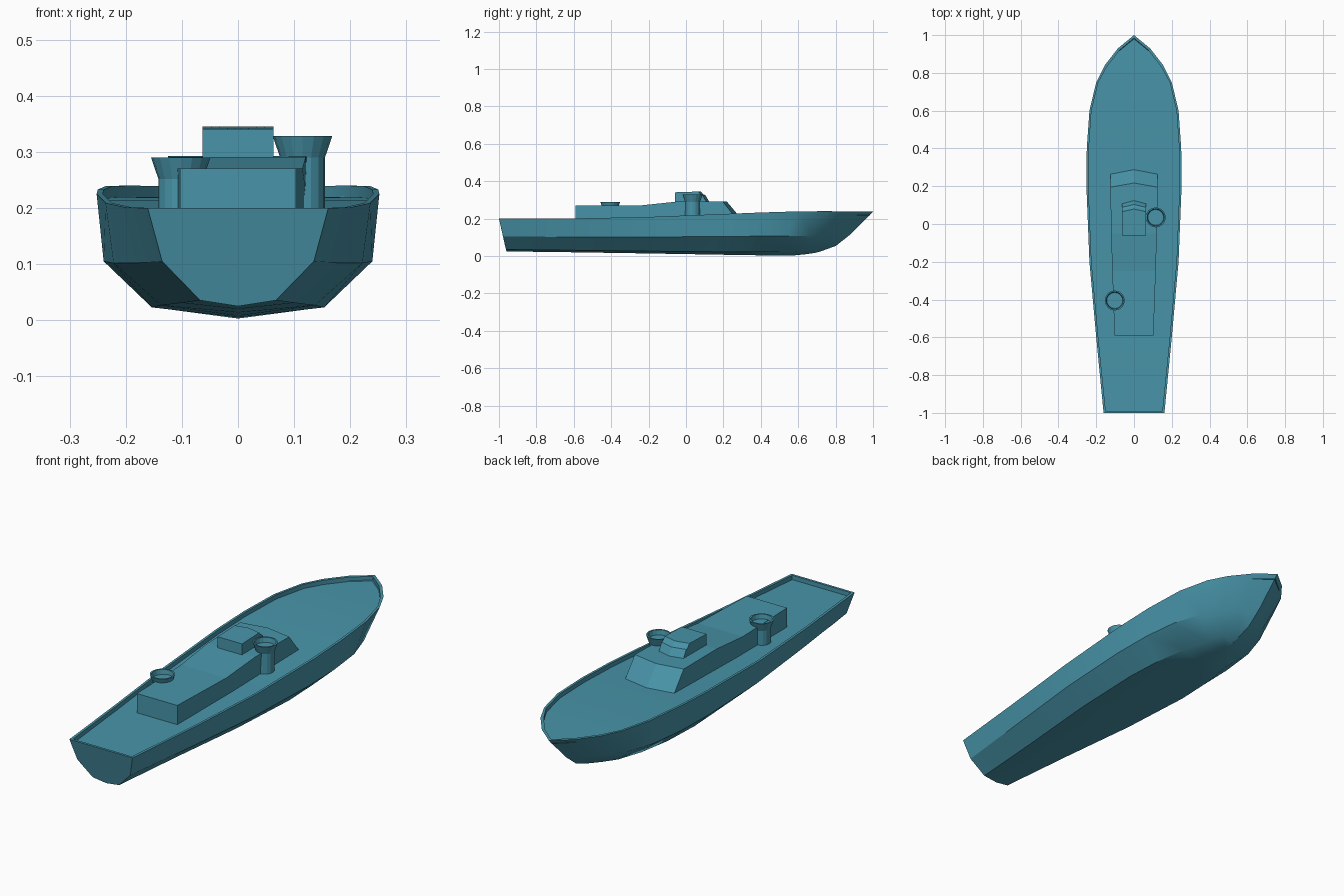
import bpy, bmesh, math

if "Cube" in bpy.data.objects:
    bpy.data.objects.remove(bpy.data.objects["Cube"])

mat = bpy.data.materials.new("teal_paint")
mat.diffuse_color = (0.065, 0.3, 0.4, 1)
mat.use_nodes = True
mat.node_tree.nodes["Principled BSDF"].inputs["Base Color"].default_value = mat.diffuse_color


def finish(name, bm, smooth=None):
    bmesh.ops.remove_doubles(bm, verts=bm.verts, dist=0.0005)
    bmesh.ops.recalc_face_normals(bm, faces=bm.faces)
    me = bpy.data.meshes.new(name)
    bm.to_mesh(me)
    bm.free()
    me.materials.append(mat)
    ob = bpy.data.objects.new(name, me)
    bpy.context.collection.objects.link(ob)
    if smooth:
        bpy.ops.object.select_all(action='DESELECT')
        ob.select_set(True)
        bpy.context.view_layer.objects.active = ob
        bpy.ops.object.shade_smooth_by_angle(angle=math.radians(smooth))
    return ob


def mirror_x(bm):
    geom = bm.verts[:] + bm.edges[:] + bm.faces[:]
    bmesh.ops.mirror(bm, geom=geom, axis='X', merge_dist=0.0005)


# Hull stations: rail y, half width, rail z, keel y, keel z, mid and chine width ratios
stations = [
    (-1.00, .161, .200, -.96, .025, .84, .42),
    (-0.60, .200, .201, -.58, .020, .90, .50),
    (-0.20, .236, .209, -.20, .014, .94, .58),
    (0.20, .252, .225, .15, .008, .95, .61),
    (0.40, .250, .233, .33, .005, .945, .58),
    (0.60, .236, .239, .47, .003, .92, .51),
    (0.75, .200, .240, .58, .004, .87, .43),
    (0.84, .155, .239, .64, .010, .80, .36),
    (0.93, .085, .238, .69, .017, .70, .30),
    (1.00, .000, .237, .72, .025, .60, .25),
]
DEPTH, LIP = .02, .011


def section(i):
    y, w, z, ky, kz, rm, rc = stations[i]
    t = i / (len(stations) - 1)

    def blend(x, fy, fz):
        return (x, ky + (y - ky) * fy, kz + (z - kz) * fz)
    iy = y + LIP if i == 0 else y - (.016 if w == 0 else .008 if y > .8 else 0)
    iw = max(w - LIP, 0)
    return [(0, iy, z - DEPTH), (iw, iy, z - DEPTH), (iw, iy, z), (w, y, z),
            blend(w * rm, .457 + .11 * t, .457 - .03 * t),
            blend(w * rc, .07 + .22 * t, .06 + .08 * t * t),
            (0, ky, kz)]


# Hull with recessed deck, bulwark and raked transom
bm = bmesh.new()
rows = [[bm.verts.new(p) for p in section(i)] for i in range(len(stations))]
for a, b in zip(rows, rows[1:]):
    for j in range(6):
        bm.faces.new((a[j], a[j + 1], b[j + 1], b[j]))
s = rows[0]
outer = bm.verts.new((0, -1, .2))
inner = bm.verts.new((0, -1 + LIP, .2))
bm.faces.new([outer] + s[3:])
bm.faces.new((outer, s[3], s[2], inner))
bm.faces.new((inner, s[2], s[1], s[0]))
mirror_x(bm)
bmesh.ops.dissolve_degenerate(bm, dist=0.0005, edges=bm.edges[:])
finish("hull", bm, 32)


def house(name, profile):
    """Side profile of (y, z, half width, centre push forward), mirrored."""
    bm = bmesh.new()
    mid = [bm.verts.new((0, y + v, z)) for y, z, w, v in profile]
    side = [bm.verts.new((w, y, z)) for y, z, w, v in profile]
    n = len(profile)
    for i in range(n):
        k = (i + 1) % n
        bm.faces.new((mid[i], mid[k], side[k], side[i]))
    bm.faces.new(side)
    mirror_x(bm)
    finish(name, bm)


# Long deck cabin and small bridge with V-shaped fronts
house("cabin", [(-.59, .17, .103, 0), (-.59, .27, .103, 0), (-.25, .27, .115, 0),
                (-.05, .291, .121, 0), (.195, .293, .125, .022), (.27, .2, .125, .025)])
house("bridge", [(-.06, .28, .063, 0), (-.06, .341, .063, 0), (.065, .345, .063, .014),
                 (.078, .33, .063, .014), (.088, .326, .063, .015), (.112, .285, .063, .016)])


# Open flared gun tubs on round columns
def tub(name, x, y, top):
    prof = [(0, .16), (.04, .16), (.04, top - .038), (.053, top),
            (.046, top), (.042, top - .022), (0, top - .022)]
    sides = 16
    bm = bmesh.new()
    rings = []
    for r, z in prof:
        rings.append([bm.verts.new((x + r * math.cos(2 * math.pi * k / sides),
                                    y + r * math.sin(2 * math.pi * k / sides), z))
                      for k in range(sides)])
    for a, b in zip(rings, rings[1:]):
        for k in range(sides):
            m = (k + 1) % sides
            bm.faces.new((a[k], a[m], b[m], b[k]))
    finish(name, bm)


tub("forward_tub", .115, .035, .328)
tub("aft_tub", -.102, -.405, .29)
